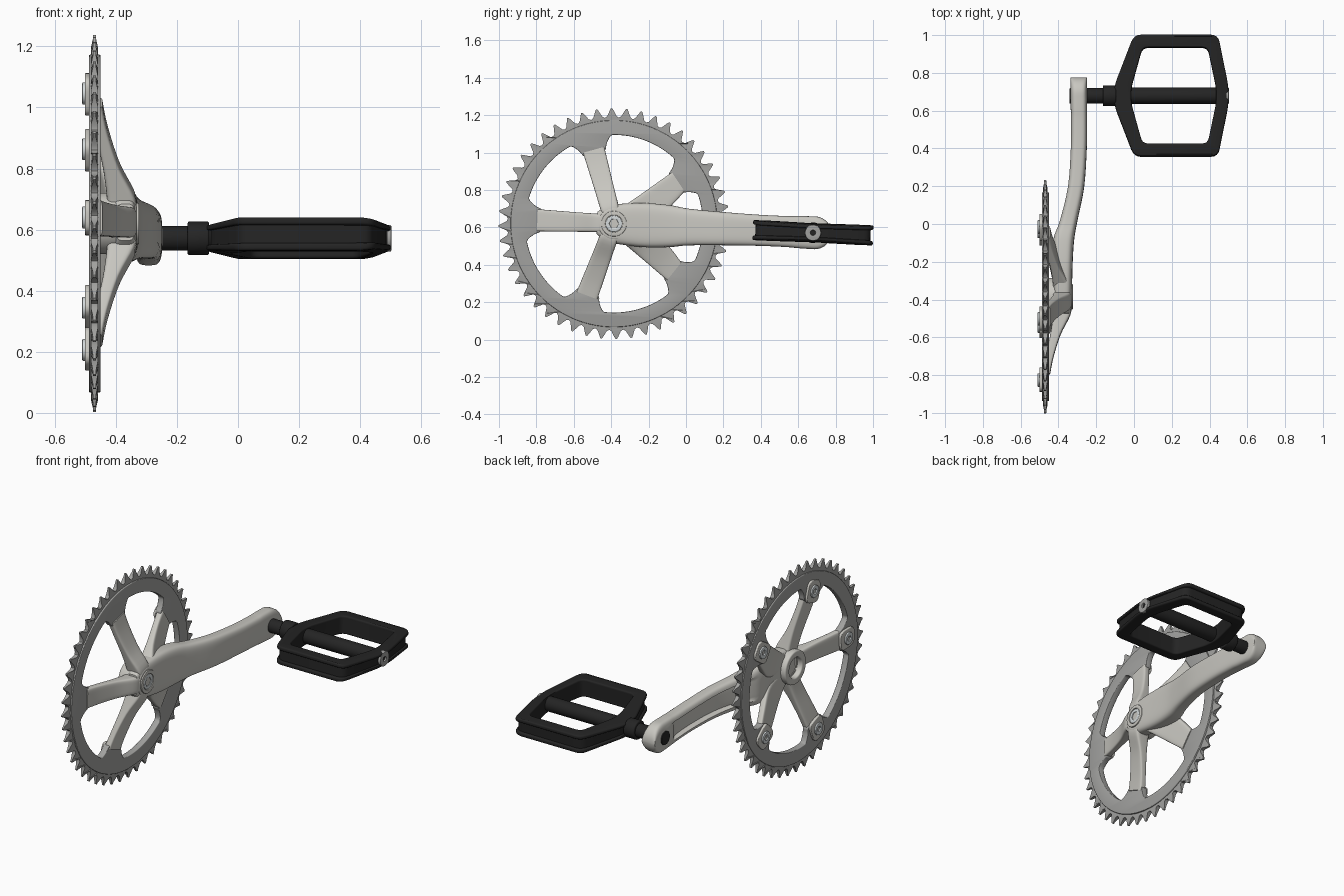
import bpy, bmesh
from math import sin, cos, pi, tau, radians, copysign, hypot
from mathutils import Matrix, Vector

if "Cube" in bpy.data.objects:
    bpy.data.objects.remove(bpy.data.objects["Cube"])

# Everything is built around the hub axis (x), crank pointing along +y, then tilted into place
PLACE = Matrix.Translation((0, -0.385, 0.62)) @ Matrix.Rotation(radians(-2.6), 4, 'X')
YZ = Matrix(((0, 0, 1, 0), (1, 0, 0, 0), (0, 1, 0, 0), (0, 0, 0, 1)))  # local xy -> world yz


def material(name, r, g, b):
    m = bpy.data.materials.new(name)
    m.diffuse_color = (r, g, b, 1)
    m.use_nodes = True
    m.node_tree.nodes["Principled BSDF"].inputs["Base Color"].default_value = m.diffuse_color
    return m


ALLOY = material("alloy", 0.58, 0.57, 0.53)
STEEL = material("steel", 0.36, 0.36, 0.35)
BRIGHT = material("bright_steel", 0.65, 0.69, 0.7)
BLACK = material("black", 0.018, 0.018, 0.018)


def finish(name, me, mat, angle=35):
    bm = bmesh.new()
    bm.from_mesh(me)
    bmesh.ops.remove_doubles(bm, verts=bm.verts, dist=0.0002)
    bmesh.ops.recalc_face_normals(bm, faces=bm.faces)
    bm.to_mesh(me)
    bm.free()
    me.transform(PLACE)
    me.materials.clear()
    me.materials.append(mat)
    ob = bpy.data.objects.new(name, me)
    bpy.context.collection.objects.link(ob)
    bpy.ops.object.select_all(action='DESELECT')
    ob.select_set(True)
    bpy.context.view_layer.objects.active = ob
    bpy.ops.object.shade_smooth_by_angle(angle=radians(angle))
    return ob


def plate(name, loops, lo, hi, mat, bevel=0.0, frame=YZ, warp=None):
    """Flat plate with holes, extruded from lo to hi along the frame's third axis."""
    cu = bpy.data.curves.new(name, 'CURVE')
    cu.dimensions, cu.fill_mode = '2D', 'BOTH'
    cu.extrude, cu.bevel_depth, cu.offset = (hi - lo) / 2 - bevel, bevel, -bevel
    cu.bevel_resolution = 2
    for loop in loops:
        s = cu.splines.new('POLY')
        s.points.add(len(loop) - 1)
        for p, (a, b) in zip(s.points, loop):
            p.co = (a, b, 0, 1)
        s.use_cyclic_u = True
    tmp = bpy.data.objects.new(name + "_curve", cu)
    bpy.context.collection.objects.link(tmp)
    dg = bpy.context.evaluated_depsgraph_get()
    me = bpy.data.meshes.new_from_object(tmp.evaluated_get(dg))
    bpy.data.objects.remove(tmp)
    me.transform(Matrix.Translation((0, 0, (lo + hi) / 2)))
    if warp:
        for v in me.vertices:
            v.co = warp(v.co)
    me.transform(frame)
    return finish(name, me, mat)


def circle(r, n=40, cx=0, cy=0):
    return [(cx + r * cos(tau * i / n), cy + r * sin(tau * i / n)) for i in range(n)]


def rounded(pts, rad, n=4):
    """Round the corners of a polygon."""
    out = []
    for i, p in enumerate(pts):
        p, a, b = Vector(p), Vector(pts[i - 1]), Vector(pts[(i + 1) % len(pts)])
        s = p + (a - p).normalized() * min(rad, (a - p).length * 0.45)
        e = p + (b - p).normalized() * min(rad, (b - p).length * 0.45)
        for k in range(n + 1):
            t = k / n
            out.append(tuple(s * (1 - t) ** 2 + p * 2 * t * (1 - t) + e * t * t))
    return out


def smooth(st, sub=4):
    """Catmull-Rom through a list of station tuples."""
    out = []
    for i in range(len(st) - 1):
        p = [st[max(i - 1, 0)], st[i], st[i + 1], st[min(i + 2, len(st) - 1)]]
        for k in range(sub):
            t = k / sub
            out.append(tuple(0.5 * (2 * b + (c - a) * t + (2 * a - 5 * b + 4 * c - d) * t * t
                                    + (3 * b - a - 3 * c + d) * t ** 3) for a, b, c, d in zip(*p)))
    return out + [st[-1]]


def loft(name, stations, mat, power=0.5, n=40, angle=0.0):
    """Stations (u, v_min, v_max, x_front, x_back, groove) skinned with rounded-box sections."""
    bm = bmesh.new()
    rot = Matrix.Rotation(angle, 4, 'X')
    rings = []
    for u, v0, v1, xf, xb, groove in stations:
        ring = []
        for i in range(n):
            c, s = cos(tau * (i + .5) / n), sin(tau * (i + .5) / n)
            cx, sv = copysign(abs(c) ** power, c), copysign(abs(s) ** power, s)
            x = (xf + xb) / 2 + (xf - xb) / 2 * cx
            if c < 0 and abs(sv) < 0.66:
                x += groove
            ring.append(bm.verts.new(rot @ Vector((x, u, (v0 + v1) / 2 + (v1 - v0) / 2 * sv))))
        rings.append(ring)
    for a, b in zip(rings, rings[1:]):
        for i in range(n):
            bm.faces.new((a[i], a[(i + 1) % n], b[(i + 1) % n], b[i]))
    bm.faces.new(rings[0])
    bm.faces.new(rings[-1])
    me = bpy.data.meshes.new(name)
    bm.to_mesh(me)
    bm.free()
    return finish(name, me, mat)


ARMS = [radians(36 + 72 * k) for k in range(5)]

# Toothed rim, tips thinned
TEETH = 48
tooth = [(0, .568), (.17, .575), (.36, .604), (.45, .617), (.55, .617), (.64, .604), (.83, .575)]
profile = [(r * cos(tau * (k + f) / TEETH), r * sin(tau * (k + f) / TEETH))
           for k in range(TEETH) for f, r in tooth]


def thin_tip(co):
    k = 0.45 if hypot(co.x, co.y) > 0.59 else 1
    return Vector((co.x, co.y, -0.47 + (co.z + 0.47) * k))


plate("chainring_teeth", [profile, circle(.53, 96)], -.482, -.458, STEEL, warp=thin_tip)

# Chainring body with five inward mounting tabs
inner = []
for a in ARMS:
    for r, o in ((.42, -.072), (.385, -.062), (.385, .062), (.42, .072)):
        inner.append((r * cos(a) - o * sin(a), r * sin(a) + o * cos(a)))
    inner += [(.475 * cos(a + t), .475 * sin(a + t))
              for t in [.23 + (radians(72) - .46) * i / 14 for i in range(15)]]
plate("chainring_body", [circle(.553, 96), rounded(inner, .03, 3)], -.488, -.450, STEEL, .004)

# Spider arms, rear bosses and bolts
for k, a in enumerate(ARMS):
    st = []
    for r, h, xf, xb, web in ((.05, .05, -.334, -.43, 0), (.1, .05, -.338, -.43, .02),
                              (.2, .052, -.388, -.443, .055), (.32, .056, -.426, -.468, .03),
                              (.41, .059, -.444, -.487, .004)):
        st.append((r, -h - (web if k == 0 else 0), h + (web if k == 4 else 0), xf, xb, 0))
    loft(f"spider_arm_{k + 1}", smooth(st), ALLOY, .35, 32, a)
    turn = lambda pts: [(x * cos(a) - y * sin(a), x * sin(a) + y * cos(a)) for x, y in pts]
    boss = rounded([(.375, -.06), (.505, -.055), (.505, .055), (.375, .06)], .04)
    plate(f"rear_boss_{k + 1}", [turn(boss)], -.501, -.484, ALLOY, .004)
    plate(f"ring_bolt_{k + 1}", [turn(circle(.036, 24, .442)), turn(circle(.016, 6, .442))],
          -.510, -.495, BRIGHT, .003)

# Hub and centre bolt
plate("hub", [circle(.1), circle(.06)], -.462, -.345, ALLOY, .008)
plate("hub_face", [circle(.085)], -.40, -.332, ALLOY, .008)
plate("hub_washer", [circle(.068), circle(.046)], -.36, -.324, ALLOY, .003)
plate("centre_bolt", [circle(.044), circle(.026, 6)], -.36, -.326, BRIGHT, .003)

# Crank arm with a pocket along its rear
body = [(-.09, .06, -.338, -.40, 0), (-.04, .095, -.333, -.425, 0), (.05, .11, -.328, -.43, 0),
        (.17, .118, -.325, -.43, 0), (.30, .112, -.317, -.43, .0), (.40, .098, -.300, -.395, .02),
        (.58, .089, -.264, -.352, .03), (.78, .083, -.250, -.337, .03), (.93, .083, -.248, -.335, .025),
        (.99, .086, -.248, -.335, 0), (1.075, .088, -.249, -.336, 0)]
stations = [(u, -h, h, xf, xb, g) for u, h, xf, xb, g in smooth(body)]
for i in range(1, 8):
    t = pi / 2 * i / 7.25
    h = .088 * cos(t)
    stations.append((1.075 + .088 * sin(t), -h, h, -.249, -.336, 0))
loft("crank_arm", stations, ALLOY, .5, 48)

# Pedal axle, collar and end cap
PY = 1.065
hubbed = lambda r, n=32: circle(r, n, PY)
plate("pedal_axle", [hubbed(.04)], -.342, -.15, BLACK, .003)
plate("pedal_collar", [hubbed(.055)], -.165, -.095, BLACK, .006)
plate("pedal_spindle_bar", [hubbed(.043)], -.11, .492, BLACK, .003)
plate("pedal_end_cap", [hubbed(.043), hubbed(.014, 16)], .47, .502, STEEL, .003)


# Pedal cage: upper and lower flanges around a recessed core, thinner at both ends
def taper(co):
    k = 1 - 2.4 * max(0, -co.x) - 3.0 * max(0, co.x - .41)
    return Vector((co.x, co.y, co.z * k))


def cage(inset):
    half = [(-.105 + inset, .05), (.0 + inset * .5, .322 - inset), (.445 - inset * .5, .322 - inset),
            (.5 - inset, .05)]
    return rounded(half + [(x, -y) for x, y in reversed(half)], .04)


half_hole = [(-.015, .04), (.045, .255), (.39, .255), (.435, .04)]
hole = rounded(half_hole + [(x, -y) for x, y in reversed(half_hole)], .03)
FLAT = Matrix.Translation((0, PY, 0))
plate("pedal_core", [cage(.014), hole], -.04, .04, BLACK, 0, FLAT, taper)
plate("pedal_flange_top", [cage(0), hole], .03, .054, BLACK, .008, FLAT, taper)
plate("pedal_flange_bottom", [cage(0), hole], -.054, -.03, BLACK, .008, FLAT, taper)
